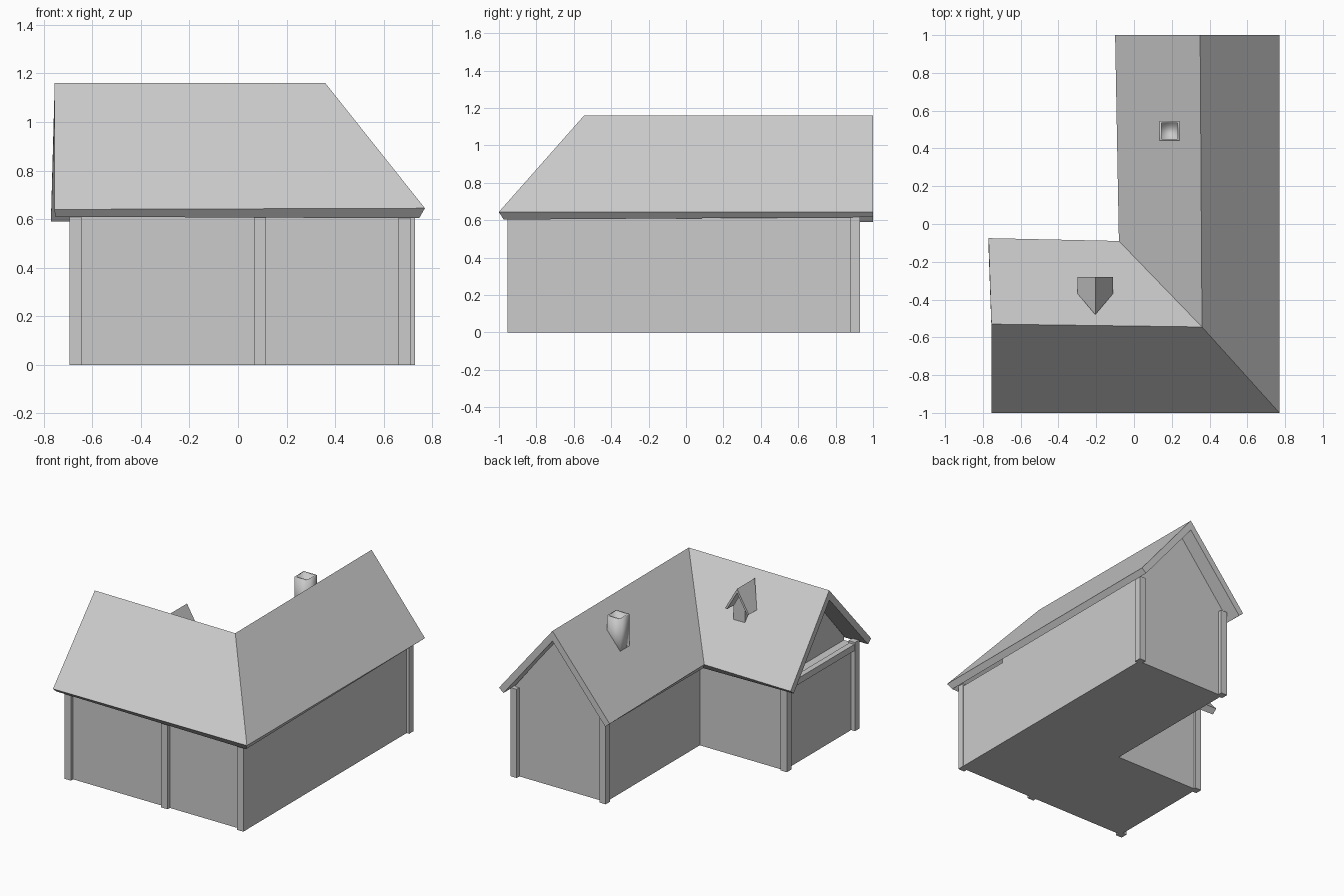
import bpy, bmesh

cube = bpy.data.objects.get("Cube")
if cube:
    bpy.data.objects.remove(cube, do_unlink=True)

# One plain grey for the whole house
grey = bpy.data.materials.new("plain_grey")
grey.use_nodes = True
COLOUR = (0.6, 0.6, 0.6, 1)
grey.diffuse_color = COLOUR
grey.node_tree.nodes["Principled BSDF"].inputs["Base Color"].default_value = COLOUR


def make(name, bm):
    mesh = bpy.data.meshes.new(name)
    bm.to_mesh(mesh)
    bm.free()
    mesh.materials.append(grey)
    obj = bpy.data.objects.new(name, mesh)
    bpy.context.collection.objects.link(obj)
    return obj


def extrude(name, outline, offset):
    """Solid made by pushing a flat outline along an offset."""
    bm = bmesh.new()
    face = bm.faces.new([bm.verts.new(p) for p in outline])
    new = bmesh.ops.extrude_face_region(bm, geom=[face])["geom"]
    moved = [v for v in new if isinstance(v, bmesh.types.BMVert)]
    bmesh.ops.translate(bm, verts=moved, vec=offset)
    bmesh.ops.recalc_face_normals(bm, faces=bm.faces)
    return make(name, bm)


def box(name, x0, x1, y0, y1, z0, z1):
    return extrude(name, [(x0, y0, z0), (x1, y0, z0), (x1, y1, z0), (x0, y1, z0)],
                   (0, 0, z1 - z0))


def slab(name, points, faces, thickness):
    """Folded sheet with an even thickness below it."""
    bm = bmesh.new()
    verts = [bm.verts.new(p) for p in points]
    for f in faces:
        bm.faces.new([verts[i] for i in f])
    bm.normal_update()
    obj = make(name, bm)
    mod = obj.modifiers.new("Thickness", "SOLIDIFY")
    mod.thickness = thickness
    mod.offset = -1
    mod.use_even_offset = True
    return obj


# L-shaped walls
WALL_TOP = 0.61
plan = [(-0.665, -0.93), (0.71, -0.93), (0.71, 0.9), (0, 0.9), (0, -0.155), (-0.665, -0.155)]
extrude("walls", [(x, y, 0) for x, y in plan], (0, 0, WALL_TOP))

# Attic gables closing the space under the roof
side = [(0, 0.6), (0.71, 0.6), (0.71, 0.64), (0.355, 1.09), (0, 0.66)]
extrude("rear_gable", [(x, 0.9, z) for x, z in side], (0, -1.4, 0))
side = [(-0.93, 0.6), (-0.155, 0.6), (-0.155, 0.65), (-0.535, 1.09), (-0.93, 0.64)]
extrude("right_gable", [(-0.59, y, z) for y, z in side], (0.9, 0, 0))
box("right_gable_beam", -0.69, -0.65, -0.92, -0.16, 0.57, 0.615)

# Timber posts at the corners and mid front
POST = 0.05
posts = {
    "front_right_post": (-0.695, -0.955),
    "front_middle_post": (0.065, -0.955),
    "front_left_post": (0.661, -0.955),
    "wing_inner_post": (-0.695, -0.19),
    "rear_right_post": (-0.02, 0.88),
    "rear_left_post": (0.68, 0.88),
}
for name, (x, y) in posts.items():
    box(name, x, x + POST, y, y + POST, 0, 0.63)

# Main roof: two ridges meeting in a hip and a valley
roof_points = [
    (-0.755, -1, 0.64), (0.77, -1, 0.645), (0.77, 1, 0.645),
    (-0.755, -0.53, 1.16), (0.36, -0.545, 1.16), (0.35, 1, 1.16),
    (-0.77, -0.075, 0.62), (-0.08, -0.09, 0.62), (-0.1, 1, 0.62),
]
slab("roof", roof_points, [(0, 1, 4, 3), (1, 2, 5, 4), (3, 4, 7, 6), (4, 5, 8, 7)], 0.045)

# Square chimney with a sunken flue
bm = bmesh.new()
bmesh.ops.create_cube(bm, size=1)
bmesh.ops.scale(bm, verts=bm.verts, vec=(0.105, 0.105, 0.3))
bmesh.ops.translate(bm, verts=bm.verts, vec=(0.188, 0.493, 0.975))
bm.normal_update()
top = max(bm.faces, key=lambda f: f.calc_center_median().z)
bmesh.ops.inset_region(bm, faces=[top], thickness=0.014)
new = bmesh.ops.extrude_face_region(bm, geom=[top])["geom"]
bmesh.ops.translate(bm, verts=[v for v in new if isinstance(v, bmesh.types.BMVert)],
                    vec=(0, 0, -0.08))
bmesh.ops.delete(bm, geom=[top], context="FACES_ONLY")
chimney = make("chimney", bm)
for p in chimney.data.polygons:
    p.use_smooth = True

# Small dormer on the inner slope
MID = -0.205
dormer = [(MID - 0.08, -0.28, 0.952), (MID, -0.28, 1.089), (MID + 0.08, -0.28, 0.952),
          (MID - 0.08, -0.37, 0.952), (MID, -0.48, 1.089), (MID + 0.08, -0.37, 0.952)]
slab("dormer_roof", dormer, [(0, 1, 4, 3), (1, 2, 5, 4)], 0.015)
body = [(-0.045, 0.83), (0.045, 0.83), (0.045, 0.98), (0, 1.06), (-0.045, 0.98)]
extrude("dormer_body", [(MID + x, -0.305, z) for x, z in body], (0, -0.14, 0))
